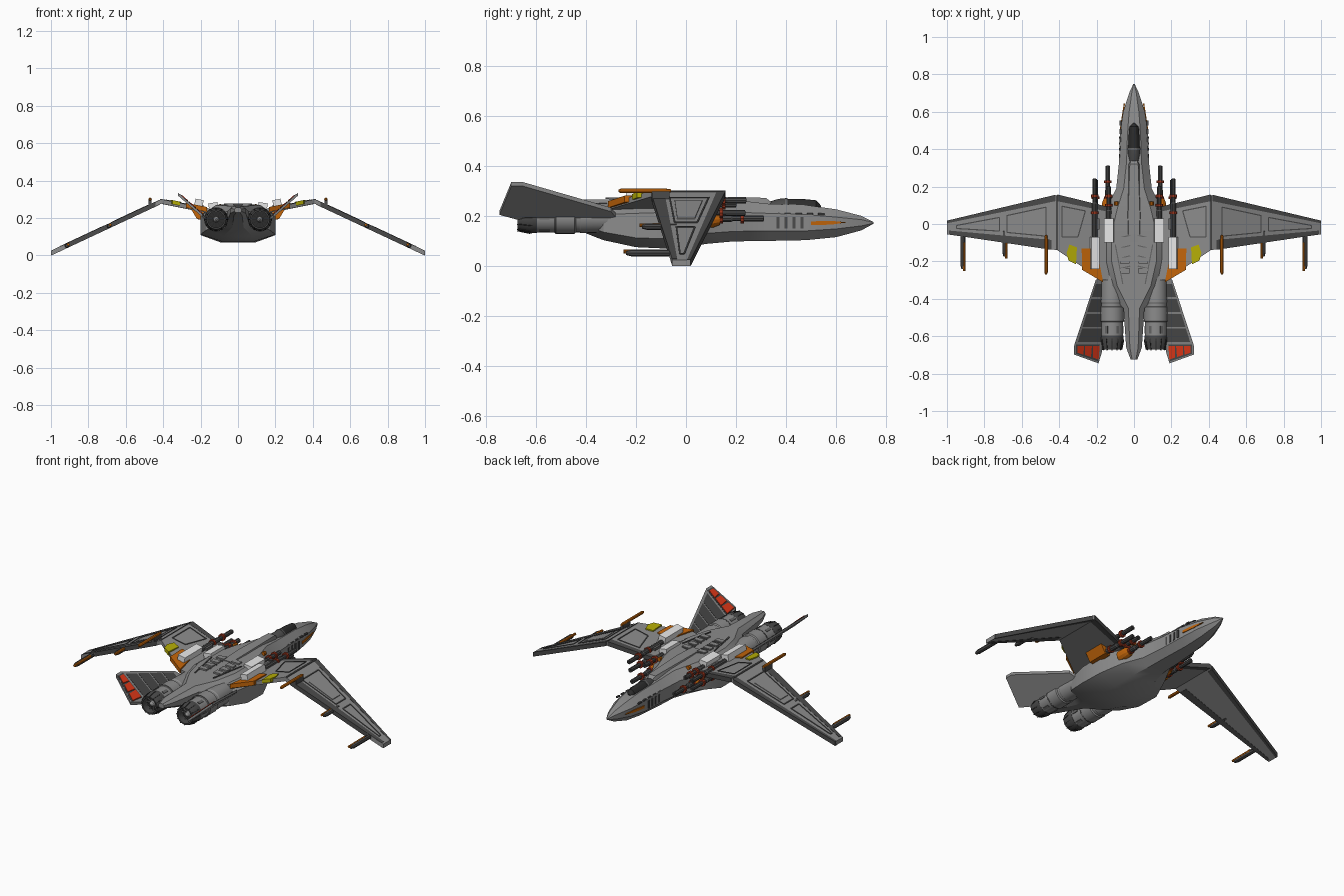
import bpy, bmesh, math
from mathutils import Vector

if "Cube" in bpy.data.objects:
    bpy.data.objects.remove(bpy.data.objects["Cube"])

def mat(name, r, g=None, b=None):
    m = bpy.data.materials.new(name)
    m.diffuse_color = (r, r if g is None else g, r if b is None else b, 1)
    m.use_nodes = True
    m.node_tree.nodes["Principled BSDF"].inputs["Base Color"].default_value = m.diffuse_color
    return m

GREY = mat("hull_grey", .26)
MID = mat("mid_grey", .13)
DARK = mat("dark_grey", .07)
BLACK = mat("black", .025)
WHITE = mat("light_grey", .8)
ORANGE = mat("orange", .54, .13, .003)
YELLOW = mat("yellow", .46, .42, .002)
RED = mat("red", .85, .045, .01)
RUST = mat("rust", .32, .035, .012)

def finish(name, bm, m, mirror=True, angle=25):
    bmesh.ops.recalc_face_normals(bm, faces=bm.faces)
    me = bpy.data.meshes.new(name)
    bm.to_mesh(me)
    bm.free()
    me.materials.append(m)
    me.polygons.foreach_set("use_smooth", [True] * len(me.polygons))
    me.set_sharp_from_angle(angle=math.radians(angle))
    ob = bpy.data.objects.new(name, me)
    bpy.context.collection.objects.link(ob)
    if mirror:
        ob.modifiers.new("Mirror", 'MIRROR')
    return ob

def loft(name, rings, m, mirror=True, caps=True):
    bm = bmesh.new()
    vs = [[bm.verts.new(p) for p in r] for r in rings]
    n = len(vs[0])
    for a, b in zip(vs, vs[1:]):
        for i in range(n):
            bm.faces.new((a[i], a[(i + 1) % n], b[(i + 1) % n], b[i]))
    if caps:
        bm.faces.new(vs[0])
        bm.faces.new(vs[-1])
    return finish(name, bm, m, mirror)

def prism(name, pts, d, m, mirror=True):
    d = Vector(d) / 2
    return loft(name, [[Vector(p) - d for p in pts], [Vector(p) + d for p in pts]], m, mirror)

def plate(name, xy, zf, t, m, off=0, mirror=True):
    return prism(name, [(x, y, zf(x) + off) for x, y in xy], (0, 0, t), m, mirror)

def strip(name, a, b, w, zf, m, off, mirror=True):
    a, b = Vector(a), Vector(b)
    n = (b - a).orthogonal().normalized() * w / 2
    plate(name, [a - n, b - n, b + n, a + n], zf, .006, m, off, mirror)

def outline(name, pts, zf, off):
    for a, b in zip(pts, pts[1:] + pts[:1]):
        strip(name, a, b, .006, zf, DARK, off)

def box(name, c, s, m, mirror=True, tilt=0):
    x, y, z = (v / 2 for v in s)
    q = [Vector((i * x * math.cos(tilt) - k * z * math.sin(tilt), -y,
                 i * x * math.sin(tilt) + k * z * math.cos(tilt))) + Vector(c)
         for i, k in ((-1, -1), (1, -1), (1, 1), (-1, 1))]
    return loft(name, [q, [p + Vector((0, 2 * y, 0)) for p in q]], m, mirror)

def lathe(name, x, z, prof, m, mirror=True, n=16):
    ang = [2 * math.pi * i / n for i in range(n)]
    return loft(name, [[(x + r * math.cos(a), y, z + r * math.sin(a)) for a in ang]
                       for y, r in prof], m, mirror)

zi = lambda x: .206 + .2 * x                  # inner wing surface
zo = lambda x: .288 - .468 * (x - .41)        # drooping outer wing surface
zt = lambda x: .212 + .88 * (x - .19)         # canted tail fin surface
top = lambda x: .27                           # dorsal deck

# Fuselage: y, belly/side/top half widths, belly/lower/upper/top heights
st = [(.748, .002, .004, .002, .168, .170, .174, .176),
      (.70, .012, .026, .012, .142, .160, .185, .200),
      (.60, .028, .058, .026, .115, .148, .195, .226),
      (.48, .036, .075, .035, .103, .140, .205, .243),
      (.33, .045, .080, .040, .100, .140, .210, .248),
      (.19, .050, .095, .055, .098, .138, .215, .264),
      (.08, .070, .150, .090, .088, .130, .220, .268),
      (-.05, .09, .200, .120, .068, .108, .215, .268),
      (-.20, .09, .200, .120, .075, .112, .210, .268),
      (-.33, .075, .170, .09, .103, .135, .205, .266),
      (-.45, .030, .056, .030, .150, .180, .235, .264),
      (-.66, .022, .042, .022, .212, .225, .250, .264),
      (-.725, .01, .018, .010, .228, .235, .248, .256)]
rings = []
for y, wb, w, wt, b, l, u, t in st:
    r = [(wb, b), (w, l), (w, u), (wt, t)]
    rings.append([(x, y, z) for x, z in r] + [(-x, y, z) for x, z in reversed(r)])
loft("fuselage", rings, GREY, False)

# Spine, canopy and deck panels
loft("dorsal_spine", [[(-w, y, .235), (w, y, .235), (w * .7, y, z), (-w * .7, y, z)]
     for y, w, z in ((.345, .02, .25), (.32, .032, .272), (.05, .045, .276), (-.1, .04, .272))], GREY, False)
def hood(name, secs, m):
    loft(name, [[(w * math.cos(a), y, .225 + (z - .225) * math.sin(a))
         for a in [math.pi * i / 8 for i in range(9)]] for y, w, z in secs], m, False)
hood("canopy_glass", ((.54, .006, .24), (.52, .026, .262), (.46, .034, .268), (.40, .036, .268)), BLACK)
hood("canopy_rear", ((.40, .038, .27), (.37, .036, .268), (.31, .028, .25)), DARK)
hood("canopy_frame", ((.405, .038, .271), (.395, .039, .272)), MID)
for i in range(4):
    y = -.06 - .055 * i
    strip("deck_rib", (.02, y), (.07, y - .012), .006, top, MID, 0)
    box("deck_block", (.05, y - .025, .27), (.05, .03, .012), GREY)
strip("deck_seam", (.1, -.11), (.06, -.32), .006, top, MID, 0)
for i in range(4):
    box("side_vent", (.076, .367 + .032 * i, .172), (.01, .012, .046), DARK)
for i in range(5):
    box("cheek_block", (.072, .36 + .045 * i, .208), (.01, .025, .008), DARK)
prism("nose_flash", [(.051, .645, .174), (.061, .58, .18), (.0735, .5, .178),
                     (.0735, .5, .163), (.061, .58, .165)], (.007, 0, 0), ORANGE)

# Gull wings
plate("inner_wing", [(.08, .075), (.41, .155), (.41, -.14), (.17, -.3), (.08, -.3)], zi, .024, GREY)
plate("outer_wing", [(.41, .155), (1, .015), (1, -.055), (.41, -.14)], zo, .024, GREY)
plate("outer_leading_edge", [(.42, .156), (1, .018), (1, .004), (.42, .122)], zo, .026, DARK)
plate("inner_leading_edge", [(.1, .082), (.41, .158), (.41, .122), (.1, .058)], zi, .026, DARK)
plate("flap", [(.44, -.085), (.99, -.035), (.99, -.056), (.44, -.138)], zo, .027, DARK)
outline("outer_panel_seam", [(.47, .09), (.68, .045), (.68, -.045), (.47, -.065)], zo, .012)
outline("tip_panel_seam", [(.72, .035), (.95, -.008), (.95, -.024), (.72, -.038)], zo, .012)
outline("inner_panel_seam", [(.26, .07), (.385, .095), (.385, -.07), (.3, -.07)], zi, .012)
plate("outer_panel", [(.5, .065), (.65, .035), (.65, -.035), (.5, -.045)], zo, .008, GREY, .012)
strip("fold_seam", (.415, .15), (.415, -.135), .006, zo, DARK, .012)
plate("yellow_panel", [(.305, -.125), (.345, -.11), (.36, -.155), (.35, -.195), (.31, -.215)], zi, .022, YELLOW, .008)
plate("orange_root_panel", [(.2, -.13), (.28, -.13), (.277, -.245), (.165, -.312)], zi, .026, ORANGE, .006)
loft("orange_root_fairing", [[(.19, y, .19), (.22, y, .195), (.25, y, .245), (.18, y, .245)]
     for y in (.02, -.11)], ORANGE)

# Trailing wing pods
for x, y0, y1 in ((.915, -.05, -.24), (.69, -.04, -.175)):
    z = zo(x)
    lathe("wing_pod", x, z, [(y0 + .03, .004), (y0, .013), (y1 + .02, .013), (y1, .008)], DARK, n=8)
    lathe("pod_rod", x - .007, z + .006, [(y0 - .05, .008), (y1 - .01, .007)], ORANGE, n=8)
lathe("knuckle_rod", .47, .3, [(-.06, .006), (-.08, .009), (-.26, .009), (-.27, .004)], ORANGE, n=8)
box("knuckle_mount", (.47, -.1, .278), (.016, .07, .04), DARK)

# Cannons with collars
def cannon(x, z, y0, y1, collars):
    lathe("cannon_barrel", x, z, [(y0, .015), (y1 - .13, .015), (y1 - .125, .012), (y1 - .08, .012),
          (y1 - .075, .013), (y1, .013)], DARK, n=10)
    lathe("cannon_bore", x, z, [(y1 - .01, .008), (y1 + .002, .008)], BLACK, n=10)
    for y in collars:
        lathe("cannon_collar", x, z, [(y - .007, .021), (y + .007, .021)], RUST, n=10)
cannon(.21, .262, -.08, .24, (.06, .15))
cannon(.205, .212, -.03, .235, (.05, .14))
cannon(.14, .19, .03, .31, (.14, .225))
cannon(.135, .245, -.02, .2, (.1, .15))
lathe("cannon_cradle", .14, .186, [(.06, .034), (.11, .032), (.135, .022)], ORANGE, n=12)
lathe("cradle_stud", .095, .262, [(.1, .012), (.12, .012)], ORANGE, n=10)
box("outer_breech", (.21, -.155, .275), (.045, .17, .048), WHITE, tilt=.2)
box("inner_breech", (.132, -.035, .264), (.05, .13, .034), WHITE, tilt=-.15)
box("cannon_yoke", (.2, .0, .24), (.03, .06, .06), MID)

# Engines
EX, EZ = .117, .192
lathe("engine_body", EX, EZ, [(-.2, .045), (-.3, .058), (-.42, .061), (-.425, .058), (-.44, .058),
      (-.445, .064), (-.52, .064), (-.525, .059), (-.6, .059)], GREY, n=24)
lathe("engine_band", EX, EZ, [(-.515, .065), (-.522, .065)], MID, n=24)
lathe("nozzle", EX, EZ, [(-.595, .06), (-.625, .062), (-.672, .052), (-.672, .044), (-.62, .046)], DARK, n=24)
lathe("nozzle_core", EX, EZ, [(-.62, .045), (-.625, .045)], BLACK, n=24)
lathe("nozzle_hub", EX, EZ, [(-.62, .018), (-.65, .014), (-.662, .004)], GREY, n=12)
for i in range(12):
    a = 2 * math.pi * i / 12
    u, v = Vector((math.cos(a), 0, math.sin(a))), Vector((-math.sin(a), 0, math.cos(a))) * .006
    c = Vector((EX, 0, EZ))
    yy = lambda y: Vector((0, y, 0))
    prism("nozzle_petal", [c + u * .058 + yy(-.6), c + u * .064 + yy(-.625), c + u * .0535 + yy(-.675),
                           c + u * .046 + yy(-.67)], v * .8, BLACK)
    prism("turbine_vane", [c + u * .014 + yy(-.636), c + u * .045 + yy(-.636), c + u * .045 + yy(-.63),
                           c + u * .014 + yy(-.63)], v * .7, GREY)
    if i % 2 == 0:
        prism("engine_latch", [c + u * .056 + yy(-.545), c + u * .062 + yy(-.545), c + u * .062 + yy(-.585),
                               c + u * .056 + yy(-.585)], v * 2.5, MID)

# Canted tail fins with dark bays and red tip lamps
plate("tail_fin", [(.165, -.27), (.205, -.3), (.32, -.65), (.32, -.698), (.19, -.745), (.17, -.68)], zt, .016, GREY)
plate("fin_tip_frame", [(.183, -.645), (.31, -.645), (.31, -.694), (.19, -.735)], zt, .006, DARK, .007)
for i in range(4):
    y = -.32 - .08 * i
    w = .197 + (-.3 - y) * .31
    plate("fin_bay", [(.175, y), (w, y), (w + .022, y - .07), (.175, y - .07)], zt, .006, DARK, .007)
for i in range(3):
    x = .184 + .041 * i
    e = .013 * i
    plate("red_lamp", [(x, -.652), (x + .036, -.652), (x + .036, -.714 + e), (x + .005, -.725 + e)], zt, .008, RED, .01)
